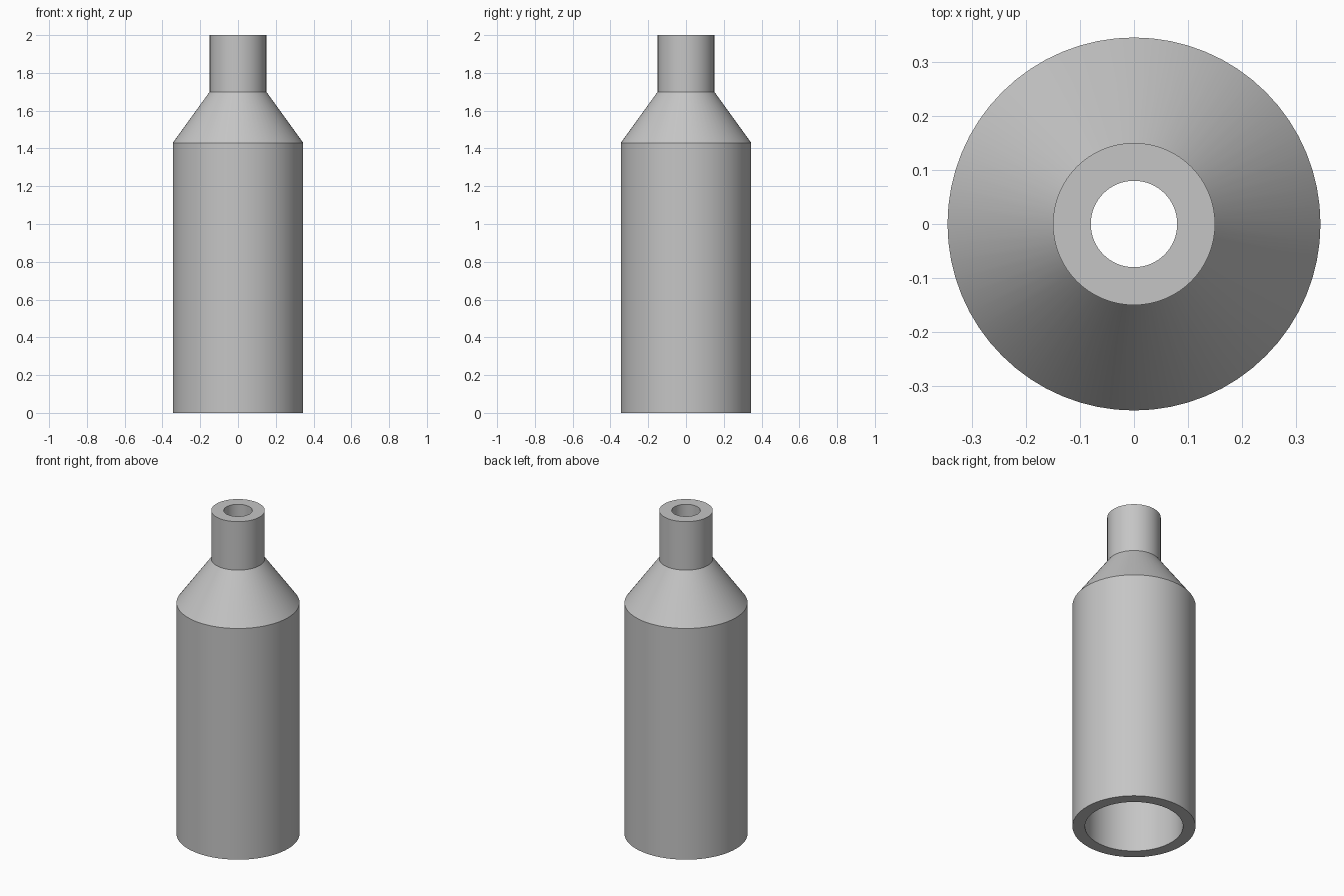
import bpy
import bmesh
import math
from mathutils import Vector

cube = bpy.data.objects.get("Cube")
if cube:
    bpy.data.objects.remove(cube, do_unlink=True)

SEGMENTS = 64
BODY_R, NECK_R, WALL = 0.345, 0.15, 0.07
SHOULDER_Z, NECK_Z, TOP_Z = 1.43, 1.70, 2.0

# Plain grey material
grey = bpy.data.materials.new("plain_grey")
grey.use_nodes = True
colour = (0.56, 0.56, 0.56, 1.0)
grey.diffuse_color = colour
grey.node_tree.nodes["Principled BSDF"].inputs["Base Color"].default_value = colour

# Closed wall section: up the outside, then back down the open bore
outside = [(BODY_R, 0), (BODY_R, SHOULDER_Z), (NECK_R, NECK_Z), (NECK_R, TOP_Z)]
inside = [(r - WALL, z) for r, z in reversed(outside)]
section = outside + inside

# Revolve the section into a hollow shell open at both ends
bm = bmesh.new()
verts = [bm.verts.new((r, 0, z)) for r, z in section]
edges = [bm.edges.new((a, b)) for a, b in zip(verts, verts[1:] + verts[:1])]
bmesh.ops.spin(bm, geom=verts + edges, cent=Vector(), axis=Vector((0, 0, 1)),
               angle=math.tau, steps=SEGMENTS, use_merge=False)
bmesh.ops.remove_doubles(bm, verts=bm.verts, dist=0.0005)
bmesh.ops.recalc_face_normals(bm, faces=bm.faces)

mesh = bpy.data.meshes.new("hollow_bottle_shell")
bm.to_mesh(mesh)
bm.free()
mesh.materials.append(grey)

shell = bpy.data.objects.new("hollow_bottle_shell", mesh)
bpy.context.collection.objects.link(shell)

# Smooth round walls with crisp rims and shoulder edges
bpy.ops.object.select_all(action="DESELECT")
shell.select_set(True)
bpy.context.view_layer.objects.active = shell
bpy.ops.object.shade_smooth_by_angle(angle=math.radians(30))
